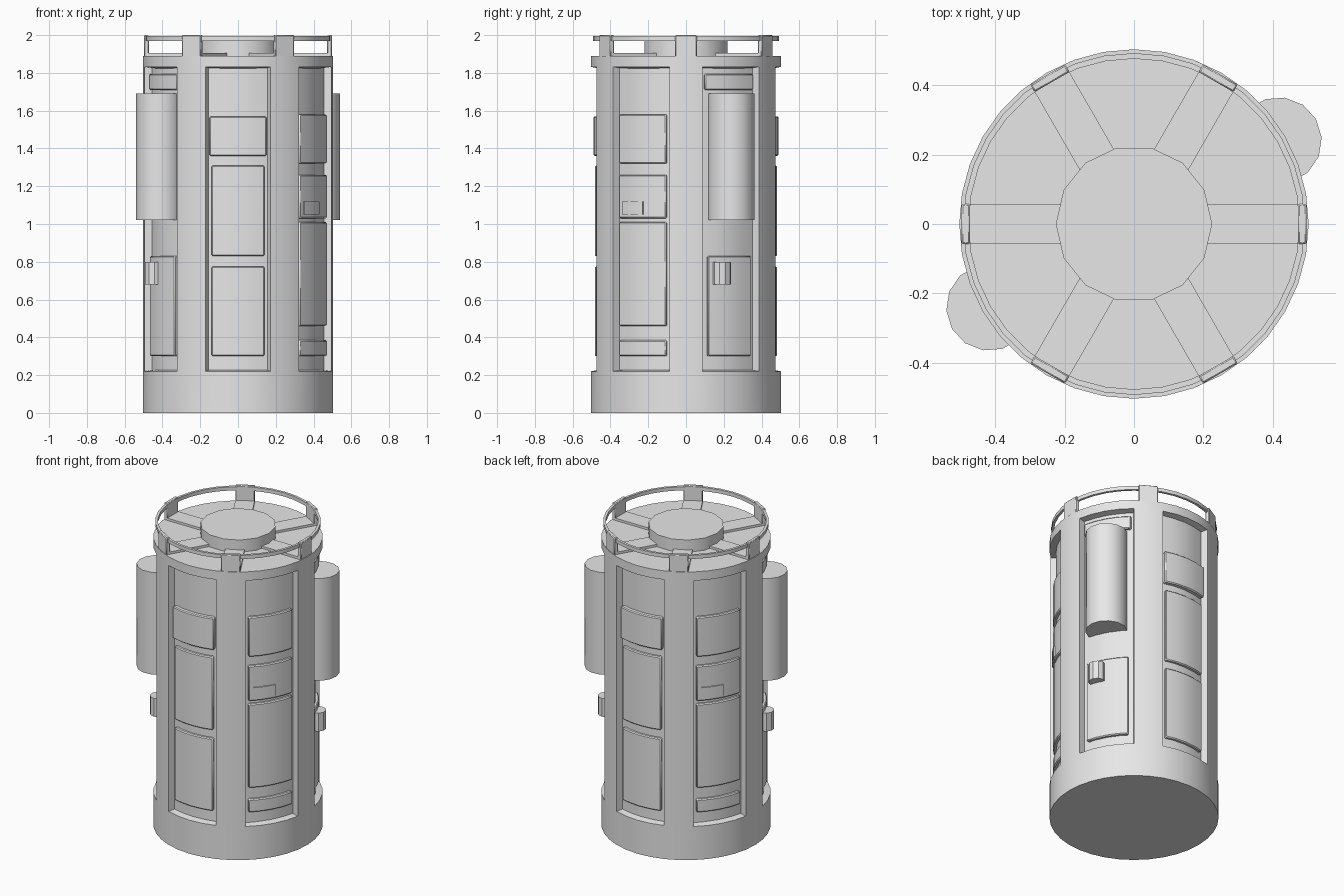
import bpy, bmesh
from math import radians, cos, sin, pi

cube = bpy.data.objects.get("Cube")
if cube:
    bpy.data.objects.remove(cube)

grey = bpy.data.materials.new("light grey")
grey.use_nodes = True
grey.diffuse_color = (0.8, 0.8, 0.8, 1)
grey.node_tree.nodes["Principled BSDF"].inputs["Base Color"].default_value = (0.8, 0.8, 0.8, 1)


def finish(name, bm, bevel=0):
    """Turn a bmesh into a shaded object."""
    bmesh.ops.recalc_face_normals(bm, faces=bm.faces)
    mesh = bpy.data.meshes.new(name)
    bm.to_mesh(mesh)
    bm.free()
    mesh.materials.append(grey)
    obj = bpy.data.objects.new(name, mesh)
    bpy.context.collection.objects.link(obj)
    if bevel:
        mod = obj.modifiers.new("soft edges", 'BEVEL')
        mod.width = bevel
        mod.segments = 1
        mod.limit_method = 'ANGLE'
        mod.angle_limit = radians(50)
    bpy.ops.object.select_all(action='DESELECT')
    obj.select_set(True)
    bpy.context.view_layer.objects.active = obj
    bpy.ops.object.shade_smooth_by_angle(angle=radians(35))
    return obj


def polar(r, deg):
    return r * cos(radians(deg)), r * sin(radians(deg))


def prism(name, points, z0, z1, bevel=0):
    """Extrude a flat outline upwards."""
    bm = bmesh.new()
    low = [bm.verts.new((x, y, z0)) for x, y in points]
    high = [bm.verts.new((x, y, z1)) for x, y in points]
    bm.faces.new(low)
    bm.faces.new(high)
    for i in range(len(points)):
        j = (i + 1) % len(points)
        bm.faces.new((low[i], low[j], high[j], high[i]))
    return finish(name, bm, bevel)


def arc_block(name, mid, half, r0, r1, z0, z1, bevel=0, steps=4):
    """Block that follows the curve of the wall."""
    angles = [mid - half + 2 * half * i / steps for i in range(steps + 1)]
    outline = [polar(r1, a) for a in angles] + [polar(r0, a) for a in reversed(angles)]
    return prism(name, outline, z0, z1, bevel)


def drum(name, deg, dist, radius, z0, z1, sides=14):
    """Upright many-sided cylinder set at a distance from the axis."""
    cx, cy = polar(dist, deg)
    ring = [polar(radius, deg + 360 * i / sides) for i in range(sides)]
    return prism(name, [(cx + x, cy + y) for x, y in ring], z0, z1)


def bar(name, deg, r0, r1, width, z0, z1, bevel=0):
    """Straight radial box."""
    c, s = polar(1, deg)
    h = width / 2
    corners = ((r0, -h), (r1, -h), (r1, h), (r0, h))
    return prism(name, [(r * c - t * s, r * s + t * c) for r, t in corners], z0, z1, bevel)


# Round body with six recessed bays
R, SEGS = 0.503, 36
bm = bmesh.new()
rings = [[bm.verts.new((*polar(R, 10 * i), z)) for i in range(SEGS)]
         for z in (0, 0.22, 1.832, 1.89)]
bays = []
for level in range(3):
    a, b = rings[level], rings[level + 1]
    for i in range(SEGS):
        j = (i + 1) % SEGS
        face = bm.faces.new((a[i], a[j], b[j], b[i]))
        if level == 1 and (i - 1) % 6 < 4:
            bays.append(face)
bm.faces.new(rings[0][::-1])
bm.faces.new(rings[-1])
bm.normal_update()
bmesh.ops.inset_region(bm, faces=bays, thickness=0.008, depth=-0.04)
finish("body", bm)

# Fittings in the bays, repeated on the opposite side
INNER, OUTER = 0.44, 0.482
for turn, side in ((0, "front"), (180, "back")):
    # Middle bay: top box and two tall doors
    mid = turn - 90
    arc_block(side + "_top_box", mid, 18, INNER, 0.49, 1.36, 1.57, 0.006)
    for z0, z1, part in ((0.83, 1.31, "upper"), (0.30, 0.775, "lower")):
        arc_block(f"{side}_{part}_door", mid, 17, INNER, OUTER, z0, z1, 0.006)

    # Equipment bay: stack of lockers with a small handle plate
    mid = turn - 30
    for k, (z0, z1) in enumerate(((1.32, 1.58), (1.03, 1.26), (0.46, 1.01), (0.30, 0.385))):
        arc_block(f"{side}_locker_{k + 1}", mid, 17.5, INNER, OUTER, z0, z1, 0.006)
    arc_block(side + "_locker_handle", mid - 6, 8, 0.47, 0.488, 1.05, 1.12)

    # Tank bay: tank, bracket above, hatch and knob below
    mid = turn + 30
    drum(side + "_tank", mid, 0.48, 0.125, 1.02, 1.69)
    arc_block(side + "_tank_bracket", mid, 18, INNER, OUTER, 1.71, 1.795, 0.006)
    arc_block(side + "_hatch", mid, 16, INNER, OUTER, 0.30, 0.83, 0.006)
    drum(side + "_hatch_knob", mid - 7, 0.485, 0.05, 0.68, 0.80, 10)

# Roof hub, spokes, posts and guard rail
drum("roof_hub", 0, 0, 0.225, 1.885, 1.97)
for k in range(6):
    deg = 60 * k
    bar(f"roof_spoke_{k + 1}", deg, 0.2, 0.48, 0.115, 1.885, 1.905)
    bar(f"rail_post_{k + 1}", deg, 0.472, 0.497, 0.115, 1.885, 2.0, 0.004)
    arc_block(f"guard_rail_{k + 1}", deg + 30, 30, 0.476, 0.492, 1.97, 1.994, steps=6)
